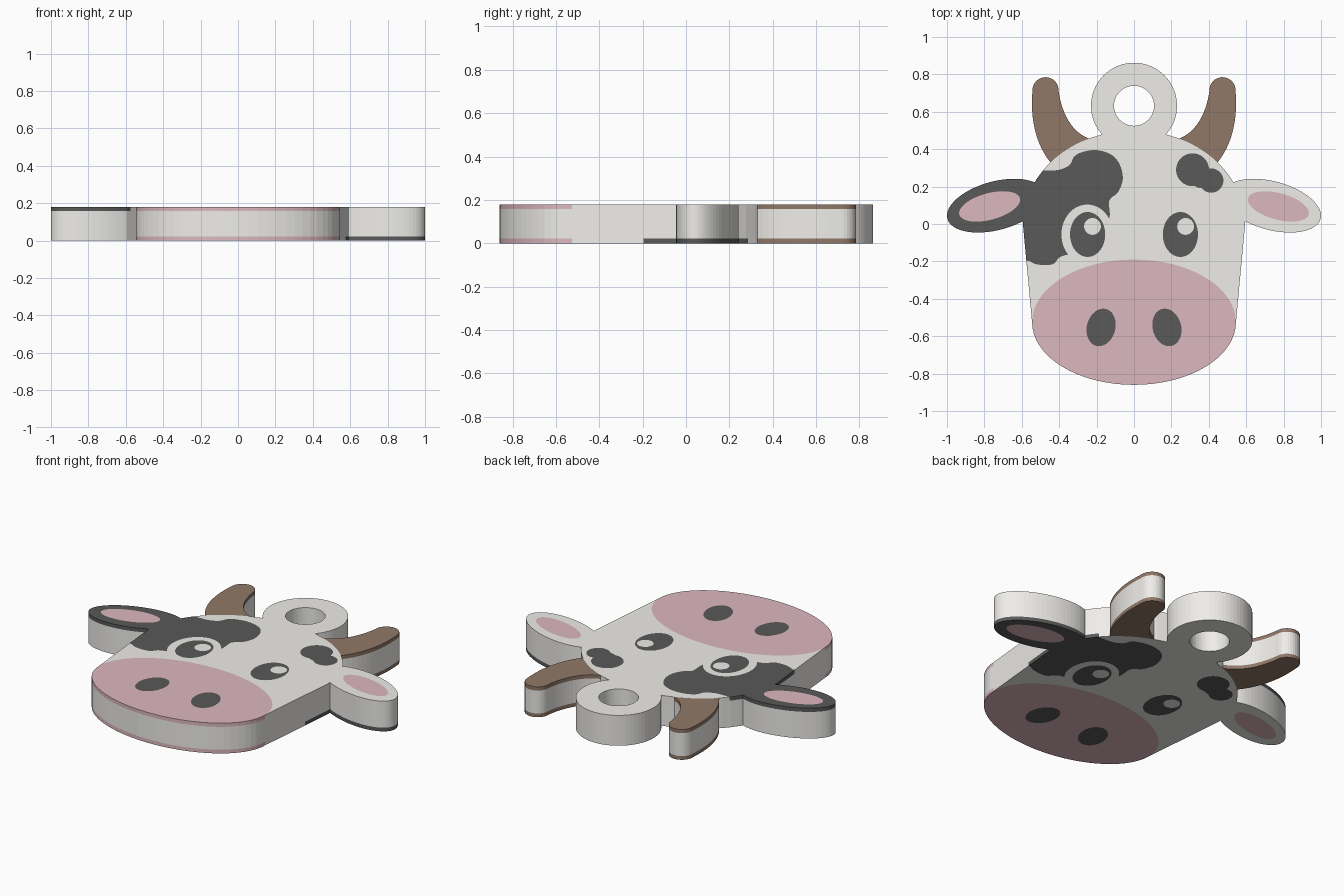
import bpy, bmesh
from math import sin, cos, pi, radians
from mathutils import Vector
from mathutils.geometry import delaunay_2d_cdt, interpolate_bezier

if "Cube" in bpy.data.objects:
    bpy.data.objects.remove(bpy.data.objects["Cube"])

THICK, SKIN = 0.18, 0.022   # total thickness, coloured skin thickness


def material(name, rgb):
    m = bpy.data.materials.new(name)
    m.diffuse_color = (*rgb, 1)
    m.use_nodes = True
    m.node_tree.nodes["Principled BSDF"].inputs["Base Color"].default_value = m.diffuse_color
    return m


WHITE = material("off_white", (0.86, 0.85, 0.82))
DARK = material("charcoal", (0.10, 0.10, 0.10))
PINK = material("pink", (0.72, 0.48, 0.52))
BROWN = material("brown", (0.28, 0.19, 0.14))


# ---- 2D outline helpers
def arc(cx, cy, rx, ry, a0=0, a1=360, n=64, tilt=0, closed=False):
    t = radians(tilt)
    out = []
    for i in range(n + closed):
        a = radians(a0 + (a1 - a0) * i / n)
        u, v = rx * cos(a), ry * sin(a)
        out.append((cx + u * cos(t) - v * sin(t), cy + u * sin(t) + v * cos(t)))
    return out


def smooth(pts, steps=5):
    # closed Catmull-Rom curve through the points
    out, n = [], len(pts)
    for i in range(n):
        p0, p1, p2, p3 = (Vector(pts[(i + k) % n]) for k in (-1, 0, 1, 2))
        q = interpolate_bezier(p1, p1 + (p2 - p0) / 6, p2 - (p3 - p1) / 6, p2, steps + 1)
        out += [tuple(p[:2]) for p in q[:-1]]
    return out


def bezier(*pts, n=14):
    return [tuple(p[:2]) for p in interpolate_bezier(*(Vector(p) for p in pts), n)]


def flip(pts):
    return [(-x, y) for x, y in pts]


def inside(p, poly):
    x, y = p
    hit = False
    for (ax, ay), (bx, by) in zip(poly, poly[1:] + poly[:1]):
        if (ay > y) != (by > y) and x < ax + (y - ay) * (bx - ax) / (by - ay):
            hit = not hit
    return hit


# ---- outlines
head = (arc(0, 0, 0.594, 0.5, 0, 180, 32, closed=True)
        + arc(0, -0.525, 0.545, 0.335, 180, 360, 32, closed=True))
muzzle = arc(0, -0.525, 0.545, 0.335)
loop = arc(0, 0.632, 0.23, 0.23)
hole = arc(0, 0.632, 0.107, 0.107, n=48)
ear = arc(0.737, 0.098, 0.27, 0.13, tilt=-15)
inner_ear = arc(0.772, 0.094, 0.168, 0.071, n=48, tilt=-15)
horn = (bezier((0.243, 0.457), (0.35, 0.50), (0.39, 0.62), (0.403, 0.71))
        + arc(0.473, 0.715, 0.07, 0.07, 180, 0, 16, closed=True)[1:]
        + bezier((0.543, 0.70), (0.555, 0.58), (0.53, 0.43), (0.447, 0.33))[1:]
        + [(0.30, 0.33)])
nostril = arc(0.176, -0.553, 0.102, 0.076, n=40, tilt=105)
eye = arc(0.248, -0.056, 0.094, 0.12, n=48)
patch = smooth([(-0.75, -0.19), (-0.58, -0.195), (-0.53, -0.213), (-0.48, -0.22),
                (-0.43, -0.213), (-0.40, -0.18), (-0.36, -0.165), (-0.28, -0.15),
                (-0.19, -0.06), (-0.132, 0.03), (-0.132, 0.125), (-0.085, 0.17),
                (-0.06, 0.24), (-0.075, 0.315), (-0.12, 0.37), (-0.20, 0.395),
                (-0.275, 0.385), (-0.32, 0.36), (-0.345, 0.315), (-0.40, 0.29),
                (-0.48, 0.285), (-0.75, 0.27)])

# painted in order: later shapes cover earlier ones; clip keeps a shape on the head
shapes = [  # name, outline, material, clip
    ("horns", horn, BROWN, False), ("horns", flip(horn), BROWN, False),
    ("hanging_loop", loop, WHITE, False),
    ("right_ear", ear, WHITE, False), ("left_ear", flip(ear), DARK, False),
    ("face", head, WHITE, False),
    ("face_patch", patch, DARK, True),
    ("muzzle", muzzle, PINK, True),
    ("brow_spot", arc(0.313, 0.29, 0.088, 0.088, n=40), DARK, True),
    ("brow_spot", arc(0.36, 0.25, 0.058, 0.058, n=32), DARK, True),
    ("brow_spot", arc(0.413, 0.232, 0.065, 0.065, n=40), DARK, True),
    ("eye_ring", arc(-0.25, -0.056, 0.138, 0.16), WHITE, True),
    ("inner_ears", inner_ear, PINK, False), ("inner_ears", flip(inner_ear), PINK, False),
    ("eyes", eye, DARK, True), ("eyes", flip(eye), DARK, True),
    ("eye_glints", arc(0.276, -0.013, 0.045, 0.045, n=32), WHITE, True),
    ("eye_glints", arc(-0.222, -0.013, 0.045, 0.045, n=32), WHITE, True),
    ("nostrils", nostril, DARK, True), ("nostrils", flip(nostril), DARK, True),
]

# ---- split the plane along every outline, then sort the pieces by part
verts, edges = [], []
for outline in [s[1] for s in shapes] + [hole]:
    k, n = len(verts), len(outline)
    verts += [Vector(p) for p in outline]
    edges += [(k + i, k + (i + 1) % n) for i in range(n)]
verts, _, tris, *_ = delaunay_2d_cdt(verts, edges, [], 0, 1e-5)

regions, silhouette, colours = {}, [], {}
for t in tris:
    c = sum((verts[i] for i in t), Vector((0, 0))) / 3
    part, on_head = None, inside(c, head)
    for name, outline, mat, clip in shapes:
        if (on_head or not clip) and inside(c, outline):
            part = name
            colours[name] = mat
    if part and not inside(c, hole):
        regions.setdefault(part, []).append(t)
        silhouette.append(t)


def slab(name, faces, z0, z1, mat):
    bm = bmesh.new()
    used = {}
    for f in faces:
        for i in f:
            if i not in used:
                used[i] = bm.verts.new((verts[i].x, verts[i].y, z0))
        bm.faces.new([used[i] for i in f])
    ext = bmesh.ops.extrude_face_region(bm, geom=bm.faces[:], use_keep_orig=True)
    top = [g for g in ext["geom"] if isinstance(g, bmesh.types.BMVert)]
    bmesh.ops.translate(bm, verts=top, vec=(0, 0, z1 - z0))
    bmesh.ops.recalc_face_normals(bm, faces=bm.faces[:])
    me = bpy.data.meshes.new(name)
    bm.to_mesh(me)
    bm.free()
    me.materials.append(mat)
    ob = bpy.data.objects.new(name, me)
    bpy.context.collection.objects.link(ob)
    return ob


# ---- white core, then each coloured skin on the front and turned over on the back
slab("core", silhouette, SKIN, THICK - SKIN, WHITE)
for name, faces in regions.items():
    front = slab(name + "_front", faces, THICK - SKIN, THICK, colours[name])
    back = bpy.data.objects.new(name + "_back", front.data)
    back.rotation_euler = (0, pi, 0)
    back.location.z = THICK
    bpy.context.collection.objects.link(back)
